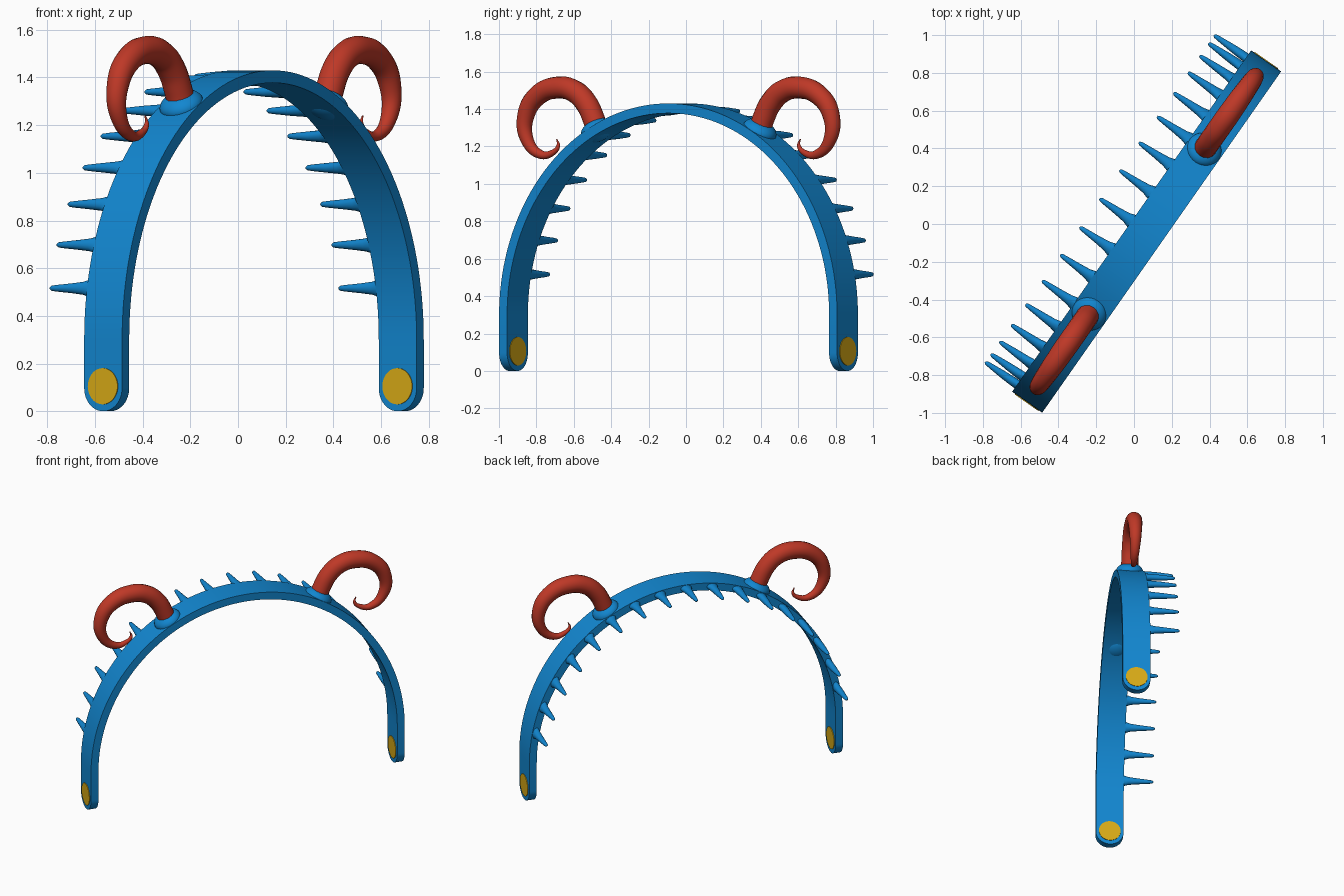
import bpy, bmesh
from math import sin, cos, pi, radians, atan2
from mathutils import Matrix, Vector

cube = bpy.data.objects.get("Cube")
if cube:
    bpy.data.objects.remove(cube, do_unlink=True)


def material(name, rgb):
    m = bpy.data.materials.new(name)
    m.use_nodes = True
    color = (*rgb, 1)
    m.diffuse_color = color
    m.node_tree.nodes["Principled BSDF"].inputs["Base Color"].default_value = color
    return m


BLUE = material("bright_blue", (0.006, 0.24, 0.63))
RED = material("horn_red", (0.52, 0.04, 0.02))
GOLD = material("gold_yellow", (0.68, 0.4, 0.008))

# Band frame: local x runs along the arch, local y across its width
FRAME = Matrix.Translation((0.067, -0.04, 0)) @ Matrix.Rotation(radians(55), 4, "Z")
SPAN, RISE, SPRING = 1.103, 1.13, 0.3   # outer arch radii and height of the legs
THICK, HALF = 0.052, 0.097              # band thickness and half width
MID_X, MID_Z = SPAN - THICK / 2, RISE - THICK / 2


def finish(obj, mat, local=Matrix(), angle=35):
    obj.data.materials.clear()
    obj.data.materials.append(mat)
    obj.matrix_world = FRAME @ local
    bpy.ops.object.select_all(action="DESELECT")
    obj.select_set(True)
    bpy.context.view_layer.objects.active = obj
    bpy.ops.object.shade_smooth_by_angle(angle=radians(angle))
    return obj


def mesh_object(name, bm):
    bmesh.ops.recalc_face_normals(bm, faces=bm.faces)
    mesh = bpy.data.meshes.new(name)
    bm.to_mesh(mesh)
    bm.free()
    obj = bpy.data.objects.new(name, mesh)
    bpy.context.collection.objects.link(obj)
    return obj


def loft(name, rings):
    """Skin a list of closed point rings and cap both ends."""
    bm = bmesh.new()
    loops = [[bm.verts.new(p) for p in ring] for ring in rings]
    for a, b in zip(loops, loops[1:]):
        n = len(a)
        for i in range(n):
            j = (i + 1) % n
            bm.faces.new((a[i], a[j], b[j], b[i]))
    bm.faces.new(loops[0])
    bm.faces.new(loops[-1])
    return mesh_object(name, bm)


# Headband: straight legs with round ends joined by an elliptical arch
def band_ring(outer, inner, w):
    (ox, oz), (ix, iz) = outer, inner
    return [(ox, -w, oz), (ox, w, oz), (ix, w, iz), (ix, -w, iz)]


def leg_rings(side):
    rings = []
    for i in range(1, 13):
        a = pi / 2 * i / 12
        z = HALF * (1 - cos(a))
        rings.append(band_ring((side * SPAN, z), (side * (SPAN - THICK), z), HALF * sin(a)))
    return rings


arch = []
for i in range(81):
    t = pi * i / 80
    arch.append(band_ring((SPAN * cos(t), SPRING + RISE * sin(t)),
                          ((SPAN - THICK) * cos(t), SPRING + (RISE - THICK) * sin(t)), HALF))
finish(loft("headband", leg_rings(1) + arch + leg_rings(-1)[::-1]), BLUE)

# Comb teeth: flared, flattened pegs along one edge of the arch
TOOTH = [(0.08, 0.042), (0.1, 0.038), (0.13, 0.028), (0.19, 0.021),
         (0.27, 0.014), (0.295, 0.011), (0.304, 0.005)]
for k in range(-8, 9):
    t = pi / 2 + radians(9.84) * k
    rings = [[(min(r, 0.024) * cos(a), y, r * sin(a))
              for a in (2 * pi * i / 16 for i in range(16))] for y, r in TOOTH]
    place = (Matrix.Translation((MID_X * cos(t), 0, SPRING + MID_Z * sin(t)))
             @ Matrix.Rotation(-t, 4, "Y"))
    finish(loft(f"comb_tooth_{k + 9}", rings), BLUE, place, 60)

# Horn centre line: distance along band, height, radius
HORN = [(0.525, 1.27, 0.06), (0.555, 1.35, 0.06), (0.605, 1.435, 0.06),
        (0.68, 1.495, 0.06), (0.785, 1.515, 0.059), (0.915, 1.475, 0.054),
        (0.995, 1.37, 0.047), (0.99, 1.24, 0.036), (0.9, 1.157, 0.024),
        (0.82, 1.168, 0.016), (0.785, 1.205, 0.01), (0.795, 1.24, 0.003)]

for side, label in ((-1, "right"), (1, "left")):
    # Gold discs showing on both faces of each foot
    bm = bmesh.new()
    bmesh.ops.create_cone(bm, cap_ends=True, segments=40, radius1=0.076, radius2=0.076,
                          depth=THICK + 0.008)
    place = Matrix.Translation((side * MID_X, 0, 0.105)) @ Matrix.Rotation(pi / 2, 4, "Y")
    finish(mesh_object(f"{label}_foot_disc", bm), GOLD, place)

    # Rounded socket seated on the band
    bm = bmesh.new()
    bmesh.ops.create_uvsphere(bm, u_segments=32, v_segments=16, radius=0.094)
    place = (Matrix.Translation((side * 0.53, 0, 1.285))
             @ Matrix.Rotation(side * radians(28), 4, "Y")
             @ Matrix.Diagonal((1, 1, 0.6, 1)))
    finish(mesh_object(f"{label}_horn_socket", bm), BLUE, place, 60)

    # Curled tapering horn
    curve = bpy.data.curves.new(f"{label}_horn", "CURVE")
    curve.dimensions = "3D"
    curve.bevel_depth = 1
    curve.bevel_resolution = 6
    curve.use_fill_caps = True
    spline = curve.splines.new("BEZIER")
    spline.resolution_u = 8
    spline.radius_interpolation = "CARDINAL"
    spline.bezier_points.add(len(HORN) - 1)
    for p, (x, z, r) in zip(spline.bezier_points, HORN):
        p.co = (side * x, 0, z)
        p.radius = r
        p.handle_left_type = p.handle_right_type = "AUTO"
    horn = bpy.data.objects.new(f"{label}_horn", curve)
    bpy.context.collection.objects.link(horn)
    bpy.ops.object.select_all(action="DESELECT")
    horn.select_set(True)
    bpy.context.view_layer.objects.active = horn
    bpy.ops.object.convert(target="MESH")
    finish(bpy.context.view_layer.objects.active, RED, Matrix(), 60)
